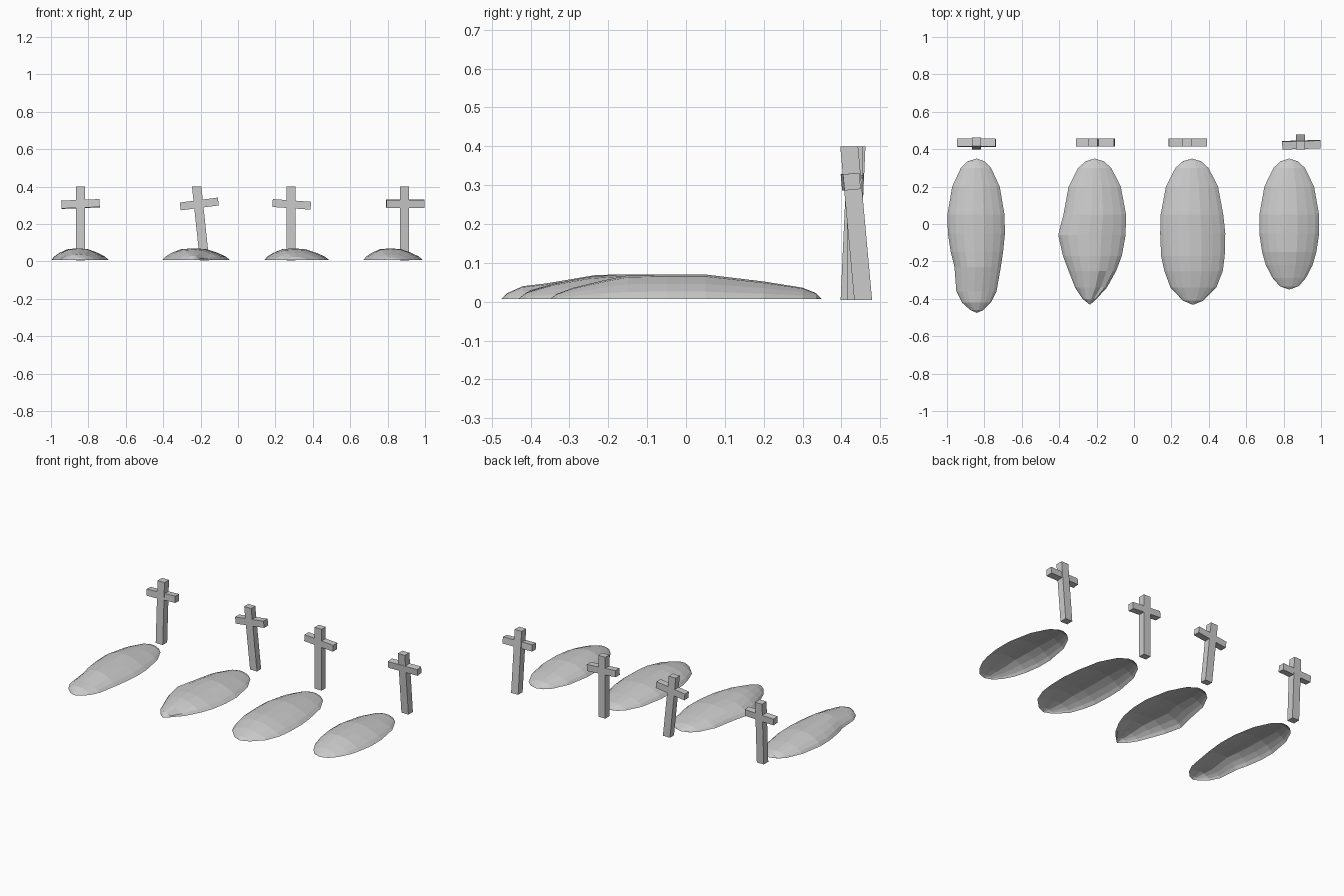
import bpy, bmesh
from mathutils import Vector, Euler

if "Cube" in bpy.data.objects:
    bpy.data.objects.remove(bpy.data.objects["Cube"])

# dome cross-section: (position across the width, share of the height)
ARCH = [(-1, 0), (-.88, .3), (-.66, .62), (-.36, .92), (0, 1),
        (.36, .92), (.66, .62), (.88, .3), (1, 0)]
BASE = 0.007


def make_object(name, bm):
    bmesh.ops.recalc_face_normals(bm, faces=bm.faces)
    me = bpy.data.meshes.new(name)
    bm.to_mesh(me)
    bm.free()
    ob = bpy.data.objects.new(name, me)
    bpy.context.collection.objects.link(ob)
    return ob


def mound(name, back_x, front, stations, skew=-.1, dent=None):
    """Open shell lofted through stations (y, left x, right x, top z)."""
    bm = bmesh.new()
    rows = []
    for y, xl, xr, top in stations:
        mid, half = (xl + xr) / 2, (xr - xl) / 2
        rows.append([bm.verts.new((mid + half * (t + skew * (1 - t * t)), y,
                                   BASE + (top - BASE) * h)) for t, h in ARCH])
    for a, b in zip(rows, rows[1:]):
        for i in range(len(ARCH) - 1):
            bm.faces.new((a[i], a[i + 1], b[i + 1], b[i]))
    # pointed ends
    for tip, row in (((back_x, .35), rows[0]), (front, rows[-1])):
        v = bm.verts.new((*tip, BASE))
        for p, q in zip(row, row[1:]):
            bm.faces.new((v, p, q))
    if dent:
        r, i, depth = dent
        rows[r][i].co.z -= depth
    ob = make_object(name, bm)
    # outward (upward) normals on the open shell
    if sum(p.normal.z for p in ob.data.polygons) < 0:
        ob.data.flip_normals()
    return ob


def back_half(c, w):
    """Shared rounded rear of every mound, half width w around centre c."""
    return [(y, c - w * k, c + w * k, z) for y, k, z in
            ((.335, .29, .022), (.30, .52, .036), (.2, .82, .052), (.05, .985, .07))]


mound("grave_mound_1", -.84, (-.84, -.475), back_half(-.845, .155) + [
    (-.05, -.995, -.69, .07), (-.15, -.98, -.70, .07), (-.23, -.96, -.712, .069),
    (-.36, -.95, -.735, .047), (-.42, -.92, -.765, .04), (-.46, -.875, -.805, .022)])
mound("grave_mound_2", -.21, (-.235, -.432), back_half(-.21, .17) + [
    (-.06, -.405, -.045, .07), (-.17, -.38, -.065, .07), (-.25, -.35, -.095, .064),
    (-.34, -.315, -.145, .046), (-.40, -.275, -.2, .03)], dent=(7, 6, .015))
mound("grave_mound_3", .31, (.315, -.432), back_half(.31, .17) + [
    (-.05, .14, .488, .07), (-.17, .145, .485, .07), (-.25, .162, .475, .064),
    (-.34, .195, .44, .046), (-.41, .262, .37, .024)])
mound("grave_mound_4", .83, (.83, -.35), back_half(.83, .162) + [
    (-.05, .67, .99, .07), (-.15, .685, .975, .068), (-.22, .705, .955, .053),
    (-.29, .742, .918, .036), (-.333, .78, .88, .02)])


def add_box(bm, size, centre, rot=(0, 0, 0), shear=(0, 0)):
    """Box; shear slides the upper end against the lower end in x and y."""
    r = Euler(rot).to_matrix()
    for v in bmesh.ops.create_cube(bm, size=1)["verts"]:
        s = v.co.z
        v.co = r @ Vector((v.co.x * size[0], v.co.y * size[1], v.co.z * size[2]))
        v.co += Vector(centre) + Vector((shear[0] * s, shear[1] * s, 0))


def cross(name, x, y, depth, lean, bar, bar_rot):
    bm = bmesh.new()
    add_box(bm, (.05, depth, .396), (x, y, .202), shear=lean)
    add_box(bm, (.205, .042, .042), bar, bar_rot)
    return make_object(name, bm)


# leaning wooden crosses
cross("grave_cross_1", -.842, .43, .046, (0, .018), (-.842, .435, .307), (-.06, .04 * -1, 0))
cross("grave_cross_2", -.2, .435, .042, (-.042, 0), (-.207, .435, .307), (0, -.13, 0))
cross("grave_cross_3", .283, .435, .042, (0, 0), (.287, .435, .305), (0, .07, 0))
cross("grave_cross_4", .89, .438, .046, (0, -.036), (.895, .424, .309), (.09, 0, .03))
